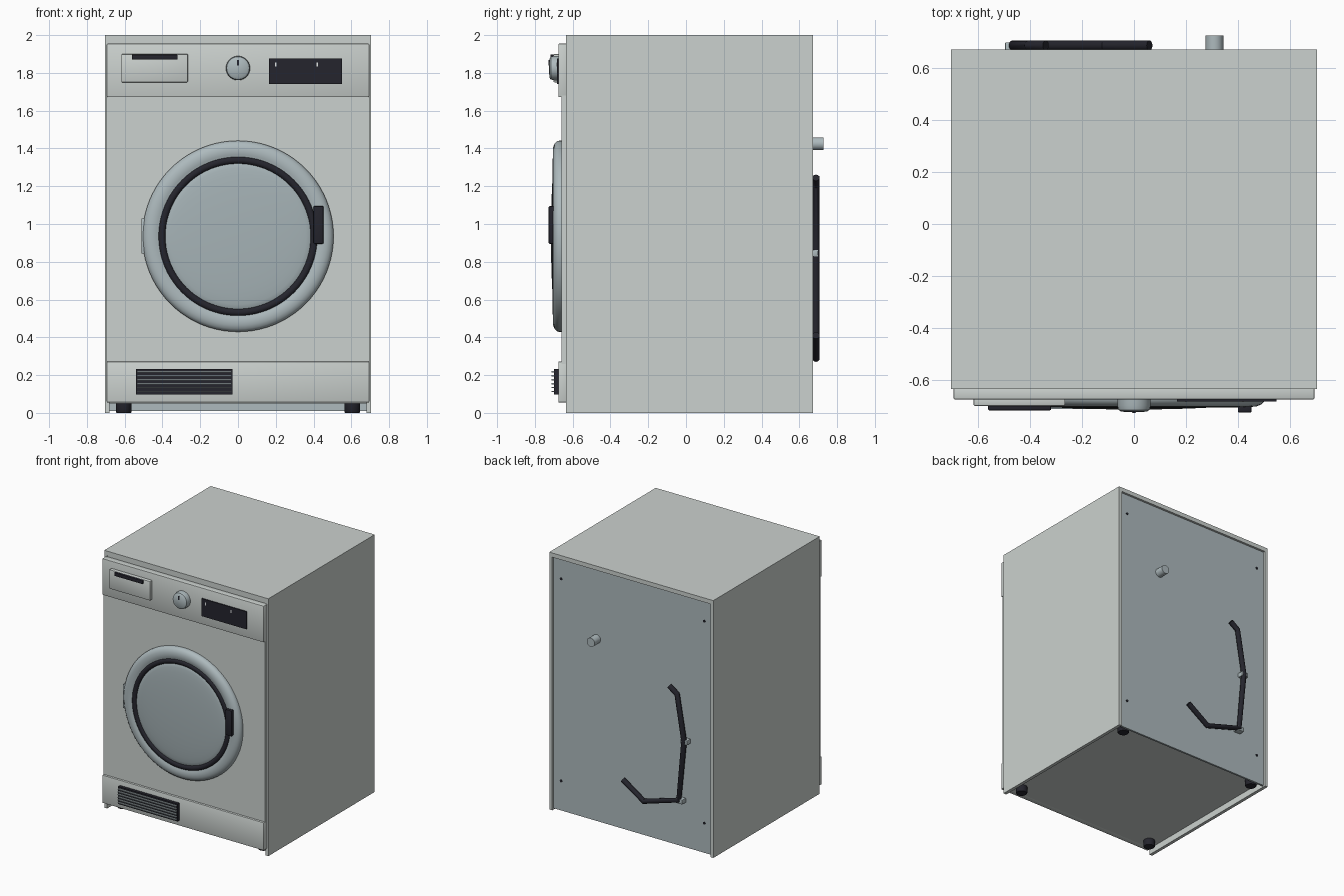
import bpy, bmesh, math
from mathutils import Matrix, Vector

if "Cube" in bpy.data.objects:
    bpy.data.objects.remove(bpy.data.objects["Cube"])


def mat(name, rgb):
    m = bpy.data.materials.new(name)
    m.diffuse_color = (*rgb, 1)
    m.use_nodes = True
    m.node_tree.nodes["Principled BSDF"].inputs["Base Color"].default_value = m.diffuse_color
    return m


BODY = mat("warm_grey_enamel", (0.60, 0.64, 0.62))
METAL = mat("blue_grey_metal", (0.42, 0.49, 0.51))
GLASS = mat("grey_glass", (0.38, 0.45, 0.47))
BLACK = mat("black_plastic", (0.018, 0.018, 0.026))
LIGHT = mat("pale_indicator", (0.75, 0.78, 0.78))


def finish(name, bm, m, angle=None):
    bmesh.ops.recalc_face_normals(bm, faces=bm.faces)
    me = bpy.data.meshes.new(name)
    bm.to_mesh(me)
    bm.free()
    ob = bpy.data.objects.new(name, me)
    bpy.context.collection.objects.link(ob)
    me.materials.append(m)
    if angle:
        bpy.ops.object.select_all(action='DESELECT')
        ob.select_set(True)
        bpy.context.view_layer.objects.active = ob
        bpy.ops.object.shade_smooth_by_angle(angle=math.radians(angle))
    return ob


def box(name, x, y, z, m, bevel=0):
    """Box from (min, max) ranges on each axis."""
    bm = bmesh.new()
    bmesh.ops.create_cube(bm, size=1)
    for v in bm.verts:
        v.co = Vector([(r[0] + r[1]) / 2 + c * (r[1] - r[0]) for r, c in zip((x, y, z), v.co)])
    if bevel:
        bmesh.ops.bevel(bm, geom=bm.edges[:], offset=bevel, segments=2,
                        profile=0.5, affect='EDGES')
    return finish(name, bm, m, 35 if bevel else None)


def lathe(name, profile, centre, m, axis='Y', n=64, angle=40, closed=False):
    """Revolve (radius, height) points about the y or z axis."""
    bm = bmesh.new()
    rings = []
    for r, h in profile:
        ring = []
        for i in range(n if r > 0 else 1):
            a = 2 * math.pi * i / n
            c, s = r * math.cos(a), r * math.sin(a)
            p = Vector((c, h, s)) if axis == 'Y' else Vector((c, s, h))
            ring.append(bm.verts.new(p + Vector(centre)))
        rings.append(ring)
    pairs = list(zip(rings, rings[1:]))
    if closed:
        pairs.append((rings[-1], rings[0]))
    for a, b in pairs:
        for i in range(n):
            q = [a[i % len(a)], a[(i + 1) % len(a)], b[(i + 1) % len(b)], b[i % len(b)]]
            bm.faces.new(list(dict.fromkeys(q)))
    return finish(name, bm, m, angle)


# cabinet shell: side walls, top, floor and recessed back
for side, s in (("left", -1), ("right", 1)):
    box(side + "_wall", sorted((s * 0.68, s * 0.705)), (-0.635, 0.672), (0, 2), BODY)
box("top_panel", (-0.69, 0.69), (-0.635, 0.672), (1.967, 2), BODY)
box("floor_plate", (-0.682, 0.682), (-0.625, 0.65), (0.05, 0.065), BODY)
box("back_panel", (-0.682, 0.682), (0.64, 0.655), (0.01, 1.97), METAL)
box("front_backing", (-0.682, 0.682), (-0.63, -0.61), (0.06, 1.97), BODY)

# front panels
box("front_panel", (-0.695, 0.695), (-0.66, -0.62), (0.26, 1.68), BODY)
box("control_panel", (-0.695, 0.695), (-0.676, -0.625), (1.672, 1.955), BODY, 0.005)
box("kick_panel", (-0.695, 0.695), (-0.676, -0.625), (0.055, 0.272), BODY, 0.005)

# detergent drawer with its grip
box("drawer", (-0.618, -0.265), (-0.702, -0.66), (1.75, 1.90), BODY, 0.006)
box("drawer_grip", (-0.562, -0.32), (-0.718, -0.69), (1.87, 1.897), BLACK, 0.004)

# programme knob
lathe("knob", [(0, -0.66), (0.064, -0.66), (0.064, -0.70), (0.06, -0.716),
               (0.05, -0.723), (0, -0.726)], (0, 0, 1.825), METAL, n=40)
box("knob_pointer", (-0.005, 0.005), (-0.728, -0.715), (1.838, 1.868), BLACK)

# display with two small indicator lights
box("display", (0.165, 0.55), (-0.684, -0.66), (1.74, 1.877), BLACK)
for i, x in enumerate((0.20, 0.42)):
    box(f"indicator_{i}", (x - 0.004, x + 0.004), (-0.686, -0.68), (1.833, 1.855), LIGHT)

# round door: bezel, dark seal, domed glass
DOOR = (0, 0, 0.935)
lathe("door_bezel", [(0.36, -0.655), (0.506, -0.655), (0.506, -0.672), (0.502, -0.684),
                     (0.49, -0.696), (0.472, -0.703), (0.452, -0.705), (0.432, -0.702),
                     (0.412, -0.694), (0.36, -0.69)], DOOR, METAL, n=80, closed=True)
seal = [(0.403 + 0.020 * math.cos(a), -0.690 + 0.019 * math.sin(a))
        for a in (k * math.pi / 5 for k in range(10))]
lathe("door_seal", seal, DOOR, BLACK, n=80, closed=True)
dome = [(0.39 * math.sin(t), -0.692 - 0.023 * math.cos(t))
        for t in (math.pi / 2 * (1 - k / 8) for k in range(9))]
dome[-1] = (0, dome[-1][1])
lathe("door_glass", dome, DOOR, GLASS, n=80)
box("door_handle", (0.40, 0.453), (-0.727, -0.69), (0.895, 1.095), BLACK, 0.006)
box("door_hinge", (-0.512, -0.46), (-0.682, -0.65), (0.843, 1.03), METAL, 0.004)

# vent grille
box("vent_plate", (-0.54, -0.03), (-0.70, -0.67), (0.097, 0.233), BLACK)
for i in range(6):
    z = 0.113 + i * 0.021
    box(f"vent_slat_{i}", (-0.535, -0.035), (-0.713, -0.695), (z - 0.0035, z + 0.0035), METAL)

# feet
for x in (-0.605, 0.605):
    for y in (-0.55, 0.60):
        lathe("foot", [(0, 0), (0.038, 0), (0.042, 0.006), (0.042, 0.053), (0, 0.053)],
              (x, y, 0), BLACK, axis='Z', n=24)

# water inlet and back screws
lathe("water_inlet", [(0, 0.64), (0.034, 0.64), (0.034, 0.727), (0, 0.727)],
      (0.31, 0, 1.425), METAL, n=32)
for x in (-0.615, 0.615):
    for z in (0.24, 1.81):
        lathe("back_screw", [(0, 0.65), (0.010, 0.65), (0.010, 0.659), (0, 0.66)],
              (x, 0, z), BLACK, n=12)

# drain hose and its clips
path = [(0.06, 0.41), (-0.12, 0.29), (-0.42, 0.38), (-0.465, 0.85), (-0.405, 1.20), (-0.34, 1.245)]
cu = bpy.data.curves.new("drain_hose", 'CURVE')
cu.dimensions = '3D'
cu.bevel_depth = 0.02
cu.bevel_resolution = 4
cu.use_fill_caps = True
sp = cu.splines.new('POLY')
sp.points.add(len(path) - 1)
for p, (x, z) in zip(sp.points, path):
    p.co = (x, 0.688, z, 1)
hose = bpy.data.objects.new("drain_hose", cu)
bpy.context.collection.objects.link(hose)
cu.materials.append(BLACK)
bpy.ops.object.select_all(action='DESELECT')
hose.select_set(True)
bpy.context.view_layer.objects.active = hose
bpy.ops.object.convert(target='MESH')
bpy.ops.object.shade_smooth_by_angle(angle=math.radians(35))
for x, z in ((-0.465, 0.845), (-0.425, 0.375)):
    box("hose_clip", (x - 0.032, x + 0.026), (0.65, 0.700), (z - 0.018, z + 0.018), METAL, 0.004)
